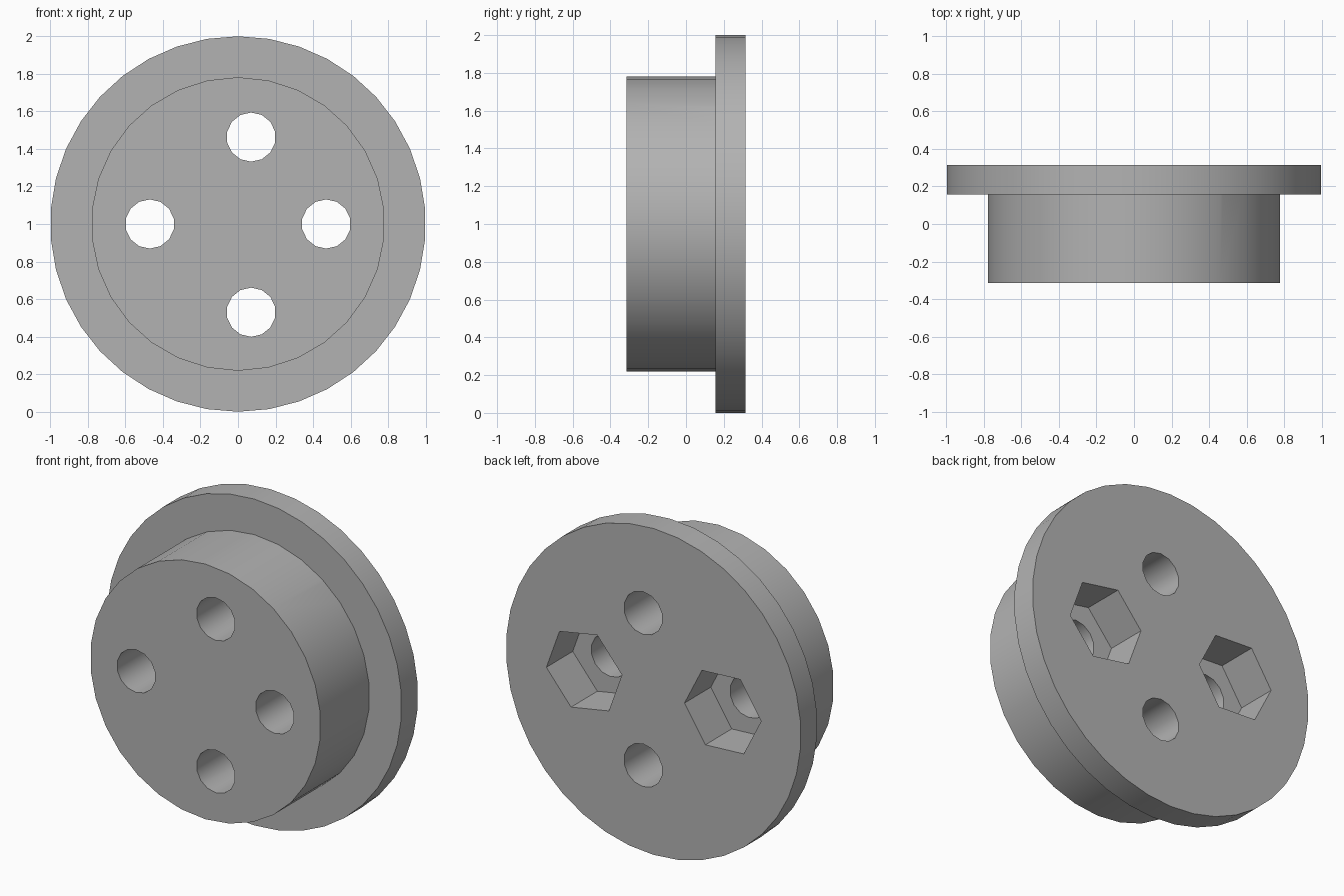
import bpy
import bmesh
from math import radians
from mathutils import Matrix

cube = bpy.data.objects.get("Cube")
if cube:
    bpy.data.objects.remove(cube, do_unlink=True)

grey = bpy.data.materials.new("plain grey")
grey.use_nodes = True
colour = (0.45, 0.45, 0.45, 1)
grey.diffuse_color = colour
grey.node_tree.nodes["Principled BSDF"].inputs["Base Color"].default_value = colour


def disc(name, x, z, radius, y0, y1, sides, turn=0):
    """Prism lying along y, with a corner on top before it is turned."""
    bm = bmesh.new()
    place = (Matrix.Translation((x, (y0 + y1) / 2, z))
             @ Matrix.Rotation(radians(90), 4, 'X')
             @ Matrix.Rotation(radians(turn), 4, 'Z'))
    bmesh.ops.create_cone(bm, cap_ends=True, segments=sides, radius1=radius,
                          radius2=radius, depth=y1 - y0, matrix=place)
    mesh = bpy.data.meshes.new(name)
    bm.to_mesh(mesh)
    bm.free()
    mesh.materials.append(grey)
    obj = bpy.data.objects.new(name, mesh)
    bpy.context.collection.objects.link(obj)
    return obj


def combine(body, tool, operation):
    """Apply a boolean and throw the tool away."""
    mod = body.modifiers.new(operation, 'BOOLEAN')
    mod.operation = operation
    mod.solver = 'EXACT'
    mod.object = tool
    bpy.context.view_layer.objects.active = body
    bpy.ops.object.modifier_apply(modifier=mod.name)
    bpy.data.objects.remove(tool, do_unlink=True)


FRONT, STEP, BACK = -0.315, 0.157, 0.315

# Wide flange at the back with the narrower hub in front
body = disc("flanged_hub", 0, 1, 1, STEP, BACK, 38)
combine(body, disc("hub", 0, 1, 0.782, FRONT, STEP + 0.06, 30), 'UNION')

# Four round through holes
for x, z in ((-0.47, 1), (0.47, 1), (0.07, 1.463), (0.07, 0.53)):
    combine(body, disc("hole", x, z, 0.131, FRONT - 0.1, BACK + 0.1, 14), 'DIFFERENCE')

# Hexagonal nut pockets sunk into the back
for x, turn in ((0.47, 20), (-0.47, 27)):
    combine(body, disc("nut_pocket", x, 1, 0.26, 0.06, BACK + 0.1, 6, turn), 'DIFFERENCE')

# Smooth round walls, sharp rims
bpy.ops.object.select_all(action='DESELECT')
body.select_set(True)
bpy.context.view_layer.objects.active = body
bpy.ops.object.shade_smooth_by_angle(angle=radians(30))
